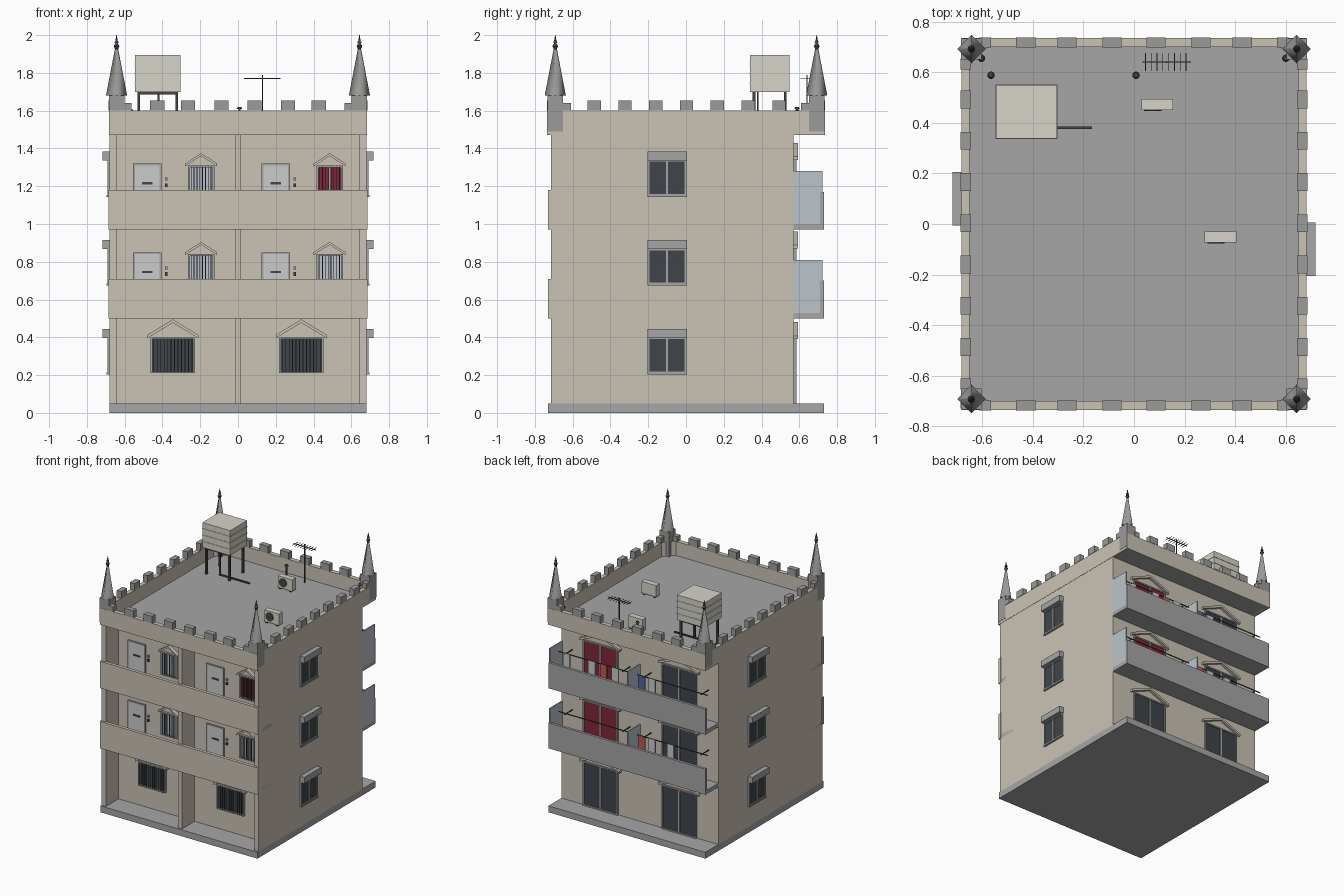
import bpy, bmesh, math
from mathutils import Matrix

if "Cube" in bpy.data.objects:
    bpy.data.objects.remove(bpy.data.objects["Cube"])


def mat(name, r, g, b, a=1):
    m = bpy.data.materials.new(name)
    m.diffuse_color = (r, g, b, a)
    m.use_nodes = True
    m.node_tree.nodes["Principled BSDF"].inputs["Base Color"].default_value = m.diffuse_color
    return m


BEIGE = mat("beige_wall", .60, .55, .46)
GREY = mat("concrete", .38, .38, .38)
STONE = mat("stone", .33, .33, .32)
DARK = mat("dark_metal", .06, .06, .06)
GLASS = mat("dark_glass", .05, .06, .07)
PALE = mat("pale_glass", .50, .55, .60)
DOOR = mat("door_paint", .58, .58, .57)
CREAM = mat("tank_cream", .68, .66, .58)
RED = mat("red_curtain", .22, .02, .04)
CLOTH_RED = mat("red_cloth", .5, .1, .08)
CLOTH_BLUE = mat("blue_cloth", .08, .13, .35)

# Facade frames: u runs along the wall, d points outward, z is up
WORLD = lambda u, d, z: (u, d, z)
FRONT = lambda u, d, z: (u, -.56 - d, z)
BACK = lambda u, d, z: (u, .57 + d, z)
RIGHT = lambda u, d, z: (.68 + d, u, z)
LEFT = lambda u, d, z: (-.68 - d, u, z)


def prism(poly, d0, d1, f=WORLD):
    return [f(u, d0, z) for u, z in poly], [f(u, d1, z) for u, z in poly]


def box(u0, u1, d0, d1, z0, z1, f=WORLD):
    return prism([(u0, z0), (u1, z0), (u1, z1), (u0, z1)], d0, d1, f)


def make(name, solids, material):
    bm = bmesh.new()
    for a, b in solids:
        va, vb = [bm.verts.new(p) for p in a], [bm.verts.new(p) for p in b]
        bm.faces.new(va)
        bm.faces.new(vb[::-1])
        for i in range(len(va)):
            j = (i + 1) % len(va)
            bm.faces.new((va[i], vb[i], vb[j], va[j]))
    bmesh.ops.recalc_face_normals(bm, faces=bm.faces)
    return finish(name, bm, material)


def finish(name, bm, material):
    me = bpy.data.meshes.new(name)
    bm.to_mesh(me)
    bm.free()
    me.materials.append(material)
    ob = bpy.data.objects.new(name, me)
    bpy.context.collection.objects.link(ob)
    return ob


def cones(name, items, material, seg):
    """items: (x, y, z0, z1, r0, r1)"""
    bm = bmesh.new()
    for x, y, z0, z1, r0, r1 in items:
        bmesh.ops.create_cone(bm, cap_ends=True, segments=seg, radius1=r0, radius2=r1,
                              depth=z1 - z0, matrix=Matrix.Translation((x, y, (z0 + z1) / 2)))
    ob = finish(name, bm, material)
    for p in ob.data.polygons:
        p.use_smooth = abs(p.normal.z) < .9
    return ob


def frame(u, w, z0, z1, f, t=.01, d=.012):
    a, b = u - w / 2, u + w / 2
    return [box(a, a + t, 0, d, z0, z1, f), box(b - t, b, 0, d, z0, z1, f),
            box(a + t, b - t, 0, d, z0, z0 + t, f), box(a + t, b - t, 0, d, z1 - t, z1, f)]


def gable(u, w, z, h, f, t=.018, d=.03):
    return prism([(u - w / 2, z), (u, z + h - t), (u + w / 2, z),
                  (u + w / 2, z + t), (u, z + h), (u - w / 2, z + t)], 0, d, f)


def bars(u, w, z0, z1, n, f):
    return [box(c - .002, c + .002, .016, .020, z0, z1, f)
            for c in (u - w / 2 + w * (i + .5) / n for i in range(n))]


# Main mass, base slab, front piers
make("base_slab", [box(-.68, .68, -.73, .73, 0, .05)], GREY)
make("main_walls", [box(-.68, .68, -.56, .57, .05, 1.48)], BEIGE)
make("front_piers", [box(a, b, -.715, -.56, .05, 1.48)
                     for a, b in ((-.68, -.642), (-.017, .017), (.642, .68))], BEIGE)

# Corridor and balcony floors with their parapets
FLOORS = (.50, .97)
make("corridor_floors", [box(-.68, .68, -.725, -.56, z, z + .03) for z in FLOORS], GREY)
make("corridor_parapets", [box(-.685, .685, -.73, -.705, z, z + .21) for z in FLOORS], BEIGE)
make("balcony_floors", [box(-.68, .68, .57, .72, z, z + .03) for z in FLOORS], GREY)
make("balcony_parapets", [box(-.68, .68, .71, .73, z, z + .20) for z in FLOORS], GREY)
make("balcony_partitions", [box(x - .008, x, .57, .722, z + .03, z + .31)
                            for z in FLOORS for x in (.004, .68)], PALE)

# Roof deck and parapet
make("roof_deck", [box(-.68, .68, -.73, .73, 1.47, 1.49)], GREY)
make("roof_parapet", [box(-.682, .682, s * .70, s * .735, 1.47, 1.60) for s in (-1, 1)] +
     [box(s * .65, s * .682, -.70, .70, 1.47, 1.60) for s in (-1, 1)], BEIGE)

# Battlements
merlons = []
for s in (-1, 1):
    for x in (-.428, -.265, -.087, .087, .265, .428):
        merlons.append(box(x - .038, x + .038, s * .697, s * .737, 1.60, 1.655))
    for i in range(-3, 4):
        y = .003 + i * .163
        merlons.append(box(s * .645, s * .685, y - .035, y + .035, 1.60, 1.655))
    for t in (-1, 1):
        merlons.append(box(s * .565, s * .61, t * .697, t * .737, 1.60, 1.64))
        merlons.append(box(s * .645, s * .685, t * .61, t * .655, 1.60, 1.64))
make("battlements", merlons, STONE)

# Corner turrets: fillet, pedestal, spire and finial
CORNERS = [(sx * .643, sy * .692) for sx in (-1, 1) for sy in (-1, 1)]
make("turret_pedestals", [box(x - .041, x + .041, y - .041, y + .041, 1.49, 1.68) for x, y in CORNERS], STONE)
fillets = []
for sx in (-1, 1):
    for sy in (-1, 1):
        tri = [(sx * .655, sy * .705), (sx * .57, sy * .705), (sx * .612, sy * .668), (sx * .655, sy * .62)]
        fillets.append(([(x, y, 1.49) for x, y in tri], [(x, y, 1.60) for x, y in tri]))
make("parapet_corner_fillets", fillets, BEIGE)
cones("turret_spires", [(x, y, 1.68, 1.93, .056, .008) for x, y in CORNERS], STONE, 4)
cones("turret_finials", [c for x, y in CORNERS for c in (
    (x, y, 1.925, 1.942, .008, .015), (x, y, 1.942, 1.957, .015, .006),
    (x, y, 1.957, 1.966, .011, .009), (x, y, 1.966, 2.0, .007, .001))], DARK, 8)

# Openings, collected by material
trim, dark, glass, pale, red, doors, gables, hoods = ([] for _ in range(8))
for off in (0, .68):
    # ground floor front windows
    u = -.345 + off
    trim += frame(u, .235, .21, .40, FRONT, d=.018)
    glass.append(box(u - .11, u + .11, 0, .006, .215, .395, FRONT))
    dark += bars(u, .22, .215, .395, 12, FRONT)
    gables.append(gable(u, .27, .395, .10, FRONT))
    for k, z in enumerate(FLOORS):
        # apartment door, letter slot, bell and lamp
        u = -.48 + off
        trim += frame(u, .15, z + .03, z + .35, FRONT)
        doors.append(box(u - .065, u + .065, 0, .007, z + .03, z + .34, FRONT))
        dark += [box(u - .028, u + .028, .007, .012, z + .24, z + .252, FRONT),
                 box(u + .094, u + .106, 0, .012, z + .226, z + .245, FRONT)]
        trim.append(box(u + .094, u + .106, 0, .012, z + .26, z + .275, FRONT))
        # corridor window
        u = -.195 + off
        trim += frame(u, .14, z + .16, z + .34, FRONT, d=.018)
        trim.append(box(u - .004, u + .004, 0, .01, z + .17, z + .33, FRONT))
        (red if k and off else pale).append(box(u - .062, u + .062, 0, .006, z + .165, z + .335, FRONT))
        dark += bars(u, .12, z + .165, z + .335, 8, FRONT)
        gables.append(gable(u, .17, z + .335, .07, FRONT, .015))
    # sliding doors at the back
    for k, z in enumerate((.05, .53, 1.0)):
        u = -.345 + off
        trim += frame(u, .30, z, z + .345, BACK, d=.014)
        trim.append(box(u - .006, u + .006, 0, .012, z + .01, z + .335, BACK))
        (red if k and off else glass).append(box(u - .142, u + .142, 0, .006, z + .005, z + .34, BACK))
        gables.append(gable(u, .35, z + .34, .09, BACK, d=.022))

# Side windows with hoods
for f, u in ((RIGHT, -.10), (LEFT, .10)):
    for z in (.21, .68, 1.15):
        trim += frame(u, .205, z, z + .19, f)
        trim += [box(u - .005, u + .005, 0, .01, z + .01, z + .18, f),
                 box(u - .105, u + .105, 0, .015, z - .006, z + .004, f)]
        glass.append(box(u - .098, u + .098, 0, .005, z + .005, z + .185, f))
        hoods.append(box(u - .105, u + .105, 0, .038, z + .187, z + .235, f))

make("opening_frames", trim, GREY)
make("window_bars_and_fittings", dark, DARK)
make("window_glass", glass, GLASS)
make("corridor_window_glass", pale, PALE)
make("curtained_glass", red, RED)
make("apartment_doors", doors, DOOR)
make("opening_gables", gables, BEIGE)
make("side_window_hoods", hoods, GREY)

# Laundry poles, brackets and hung cloth on the balconies
make("laundry_poles", [s for z in FLOORS for o in (0, .68) for s in (
    box(-.65 + o, -.04 + o, .658, .664, z + .27, z + .276),
    box(-.60 + o, -.594 + o, .57, .67, z + .264, z + .27),
    box(-.10 + o, -.094 + o, .57, .67, z + .264, z + .27))], DARK)
cloth = lambda x, z: box(x - .03, x + .03, .656, .666, z + .12, z + .275)
make("white_laundry", [cloth(x, z) for x, z in (
    (.57, .97), (.35, .97), (.15, .97), (-.17, .97), (-.17, .50), (-.33, .50))], DOOR)
make("red_laundry", [cloth(.25, .97), cloth(-.08, .50)], CLOTH_RED)
make("blue_laundry", [cloth(-.08, .97)], CLOTH_BLUE)

# Water tank with panel ribs, legs and pipe
make("water_tank", [box(-.545, -.305, .338, .548, 1.70, 1.895)] +
     [box(-.548, -.302, .335, .551, z, z + .005) for z in (1.745, 1.795, 1.845)], CREAM)
make("tank_stand", [box(x - .007, x + .007, y - .007, y + .007, 1.49, 1.70)
                    for x in (-.525, -.325) for y in (.36, .525)] +
     [box(-.53, -.32, y - .005, y + .005, 1.685, 1.70) for y in (.36, .525)] +
     [box(-.42, -.165, .375, .385, 1.50, 1.51), box(-.425, -.415, .375, .385, 1.50, 1.70)], DARK)

# Roof air conditioners
ACS = ((.092, .45), (.342, -.073))
make("air_conditioners", [box(x - .063, x + .063, y, y + .044, 1.50, 1.59) for x, y in ACS], CREAM)
ring = [(.034 * math.cos(i * math.pi / 6), .034 * math.sin(i * math.pi / 6)) for i in range(12)]
make("air_conditioner_fans", [prism([(x - .018 + a, 1.546 + b) for a, b in ring], y - .004, y + .002)
                              for x, y in ACS] +
     [box(x + s * .045 - .006, x + s * .045 + .006, y, y + .044, 1.49, 1.50)
      for x, y in ACS for s in (-1, 1)], DARK)

# Aerial
make("aerial", [box(.127, .133, .637, .643, 1.49, 1.79), box(.033, .225, .638, .642, 1.768, 1.773)] +
     [box(x - .0015, x + .0015, .605, .675, 1.769, 1.772)
      for x in (.045 + i * .023 for i in range(8))], DARK)

# Roof vents and drains
cones("roof_vents", [c for x, y, h in ((-.565, .588, 1.605), (.008, .588, 1.62), (-.603, .655, 1.605), (.60, .655, 1.605))
                     for c in ((x, y, 1.49, h - .012, .006, .006), (x, y, h - .012, h, .015, .009))], DARK, 10)
